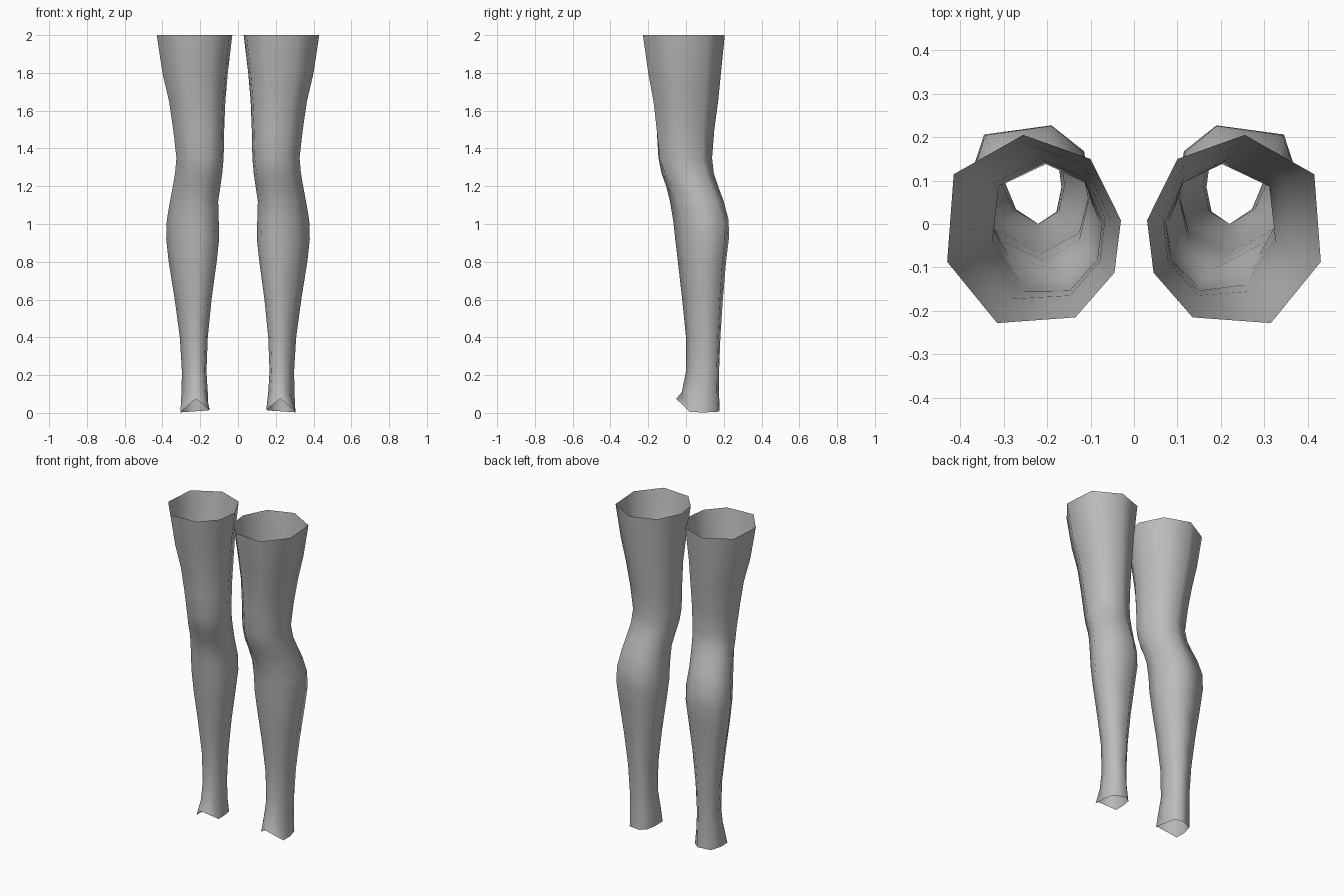
import bpy, bmesh

# Eight-sided cross-sections, counter-clockwise in the same vertex order
THIGH = [(.03, .01), (.045, -.11), (.135, -.212), (.315, -.225),
         (.43, -.085), (.415, .115), (.255, .205), (.10, .15)]
CALF = [(.10, .07), (.125, -.03), (.215, -.08), (.325, -.02),
        (.38, .09), (.345, .207), (.19, .23), (.115, .165)]

# height, x min, x max, y min, y max, blend from thigh to calf section
RINGS = [(2.0, .03, .43, -.228, .205, 0), (1.8, .054, .40, -.20, .185, 0),
         (1.65, .067, .365, -.172, .17, .05), (1.5, .073, .343, -.155, .15, .15),
         (1.35, .076, .326, -.146, .138, .3), (1.27, .083, .333, -.13, .147, .5),
         (1.2, .093, .345, -.105, .17, .7), (1.12, .105, .36, -.085, .20, .9),
         (1.02, .102, .377, -.068, .226, 1), (.92, .10, .38, -.057, .227, 1),
         (.8, .113, .367, -.043, .212, 1), (.6, .14, .335, -.02, .195, 1),
         (.4, .16, .308, 0, .182, 1), (.22, .167, .297, 0, .175, 1),
         (.11, .160, .299, -.022, .175, 1)]

# Ankle opening, raised to a point at the front
RIM = [(.158, .09, .012), (.15, .02, .018), (.225, -.052, .075), (.305, .02, .004),
       (.304, .09, .003), (.285, .158, .004), (.205, .178, .01), (.168, .15, .012)]


def ring_points(z, x0, x1, y0, y1, t):
    """Blend the two sections and fit the result to the given bounds."""
    pts = [(a[0] * (1 - t) + b[0] * t, a[1] * (1 - t) + b[1] * t)
           for a, b in zip(THIGH, CALF)]
    xs, ys = [p[0] for p in pts], [p[1] for p in pts]
    return [(x0 + (x - min(xs)) / (max(xs) - min(xs)) * (x1 - x0),
             y0 + (y - min(ys)) / (max(ys) - min(ys)) * (y1 - y0), z)
            for x, y in pts]


grey = bpy.data.materials.new("grey_fabric")
grey.diffuse_color = (.5, .5, .5, 1)


def make_stocking(name, side):
    """Open tube lofted through all rings."""
    bm = bmesh.new()
    loops = [[bm.verts.new((side * x, y, z)) for x, y, z in pts]
             for pts in [ring_points(*r) for r in RINGS] + [RIM]]
    for upper, lower in zip(loops, loops[1:]):
        for i in range(8):
            j = (i + 1) % 8
            quad = [upper[i], lower[i], lower[j], upper[j]]
            face = bm.faces.new(quad if side > 0 else quad[::-1])
            face.smooth = True
    mesh = bpy.data.meshes.new(name)
    bm.to_mesh(mesh)
    bm.free()
    mesh.materials.append(grey)
    bpy.context.collection.objects.link(bpy.data.objects.new(name, mesh))


make_stocking("right_stocking", 1)
make_stocking("left_stocking", -1)
